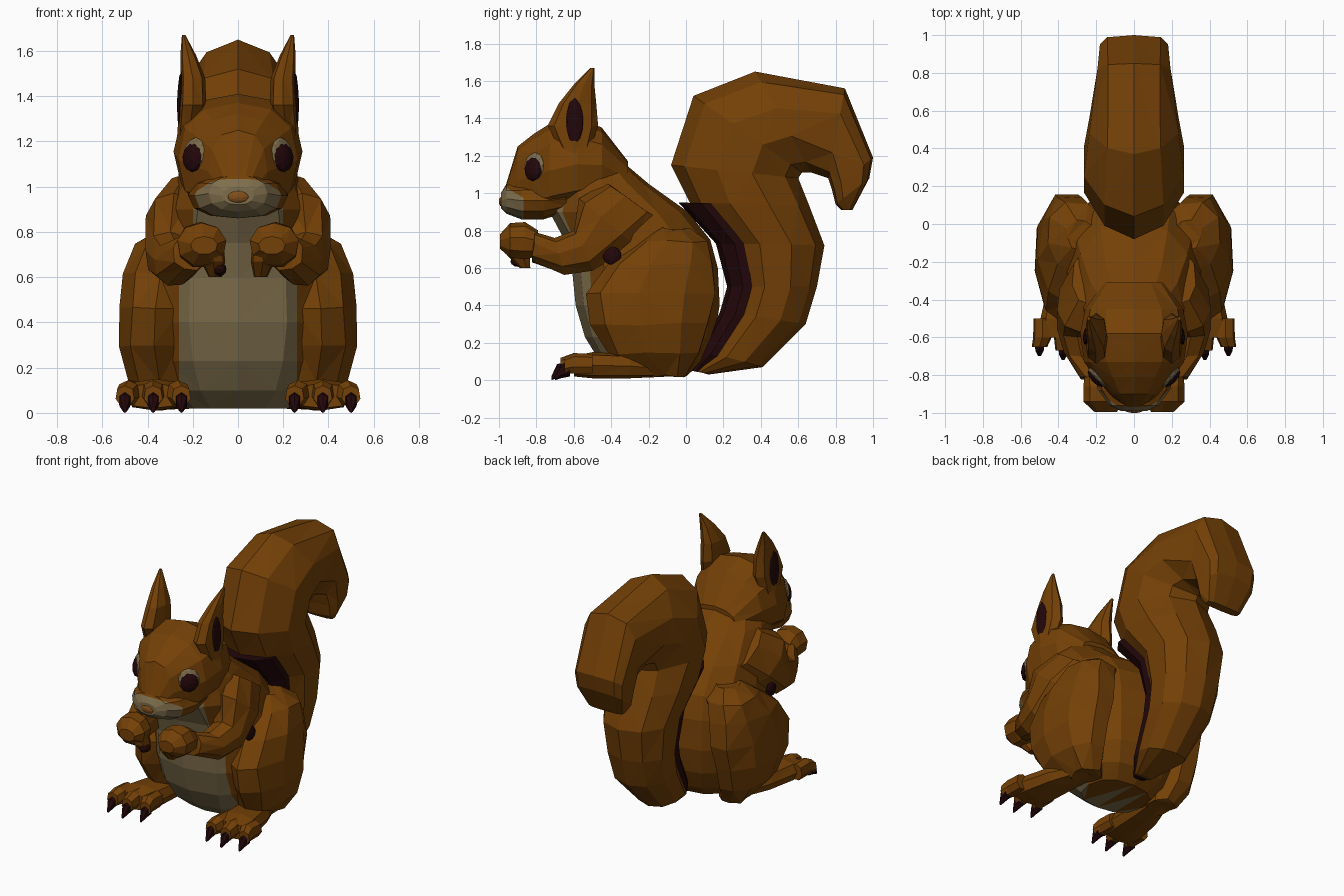
import bpy, bmesh, math, random
from mathutils import Vector, Matrix

random.seed(4)
cube = bpy.data.objects.get("Cube")
if cube:
    bpy.data.objects.remove(cube)


def material(name, red, green, blue):
    mat = bpy.data.materials.new(name)
    mat.use_nodes = True
    colour = (red, green, blue, 1)
    mat.diffuse_color = colour
    shader = mat.node_tree.nodes["Principled BSDF"]
    shader.inputs["Base Color"].default_value = colour
    shader.inputs["Roughness"].default_value = .9
    return mat


FUR = material("brown fur", .175, .052, .002)
CREAM = material("cream fur", .21, .155, .072)
DARK = material("dark brown", .016, .002, .003)
NOSE = material("nose brown", .22, .075, .01)


def finish(bm, name, materials, mirror, cuts=(), rule=None):
    """Cut colour borders, colour the faces by rule, and make the object."""
    for point, normal in cuts:
        bmesh.ops.bisect_plane(bm, geom=bm.verts[:] + bm.edges[:] + bm.faces[:],
                               plane_co=point, plane_no=normal, dist=.001)
    bmesh.ops.recalc_face_normals(bm, faces=bm.faces)
    if rule:
        for face in bm.faces:
            face.material_index = int(rule(face.calc_center_median(), face.normal))
    mesh = bpy.data.meshes.new(name)
    bm.to_mesh(mesh)
    bm.free()
    for mat in materials:
        mesh.materials.append(mat)
    part = bpy.data.objects.new(name, mesh)
    bpy.context.collection.objects.link(part)
    if mirror:
        part.modifiers.new("both sides", 'MIRROR')


def loft(name, sections, materials=(FUR,), sides=10, mirror=False, power=.85,
         jitter=0, cuts=(), rule=None):
    """Skin rings; each is (x centre, half width, (y, z) start, (y, z) end[, power])."""
    bm = bmesh.new()
    rings = []
    for centre, half_width, start, end, *own_power in sections:
        exponent = own_power[0] if own_power else power
        start, end = Vector((centre, *start)), Vector((centre, *end))
        middle, axis = (start + end) / 2, (end - start) / 2
        ring = []
        for i in range(sides):
            angle = math.tau * i / sides
            along, across = [
                math.copysign(abs(v) ** exponent, v) if abs(v) > .001 else 0
                for v in (math.cos(angle), math.sin(angle))]
            point = middle - axis * along + Vector((half_width * across, 0, 0))
            point += Vector([random.uniform(-jitter, jitter) for axis_name in "xyz"])
            ring.append(bm.verts.new(point))
        rings.append(ring)
    for lower, upper in zip(rings, rings[1:]):
        for i in range(sides):
            bm.faces.new((lower[i - 1], lower[i], upper[i], upper[i - 1]))
    for cap in (rings[0], rings[-1]):
        bm.faces.new(cap)
    bmesh.ops.triangulate(bm, faces=bm.faces[:], quad_method='SHORT_EDGE')
    finish(bm, name, materials, mirror, cuts, rule)


def blob(name, location, radii, mat, facing=(0, 0, 1), mirror=False):
    """Ellipsoid whose third radius points along the facing direction."""
    bm = bmesh.new()
    bmesh.ops.create_icosphere(bm, subdivisions=2, radius=1)
    turn = Vector(facing).to_track_quat('Z', 'Y').to_matrix().to_4x4()
    bm.transform(Matrix.Translation(location) @ turn @ Matrix.Diagonal((*radii, 1)))
    finish(bm, name, (mat,), mirror)


def level(height, front, back, half_width, centre=0):
    """A horizontal ring."""
    return (centre, half_width, (front, height), (back, height))


def upright(depth, top, bottom, half_width, centre=0):
    """A ring facing the front."""
    return (centre, half_width, (depth, top), (depth, bottom))


# Torso with a cream front
BELLY, THROAT = .26, .2


def is_cream_belly(centre, normal):
    limit = BELLY if centre.z < .7 else THROAT
    faces_forward = normal.y < -.15 or normal.z < -.5
    return abs(centre.x) < limit and centre.y < -.2 and faces_forward


loft("torso", [
    level(.02, -.36, 0, .22), level(.1, -.46, .09, .3), level(.23, -.54, .15, .36),
    level(.4, -.59, .18, .39), level(.6, -.61, .17, .38), level(.75, -.65, .13, .35),
    level(.9, -.73, .01, .32), level(1.05, -.7, -.2, .26), level(1.16, -.65, -.33, .19)],
    (FUR, CREAM), sides=12, rule=is_cream_belly,
    cuts=[((side * limit, 0, 0), (1, 0, 0)) for side in (-1, 1) for limit in (BELLY, THROAT)])

# Haunches
loft("haunches", [
    level(.02, -.2, 0, .09, .3), level(.14, -.41, .08, .145, .35),
    level(.3, -.51, .14, .165, .365), level(.46, -.54, .17, .17, .36),
    level(.62, -.42, .16, .175, .335), level(.74, -.25, .12, .165, .3),
    level(.81, -.14, .02, .08, .28)], sides=9, mirror=True, power=.95, jitter=.008)

# Head
loft("head", [
    upright(-.97, 1.02, .92, .05), upright(-.9, 1.25, .88, .13),
    upright(-.81, 1.32, .87, .205), upright(-.73, 1.37, .87, .265),
    upright(-.58, 1.41, .9, .285), upright(-.45, 1.35, .95, .26),
    upright(-.31, 1.17, 1, .16)], sides=12)

# Wider muzzle with a cream front, its upper border sloping down to the cheeks
SLOPE = Vector((0, .6, 1))
BORDER = Vector((0, -.97, 1.035))
CHEEK = -.87


def is_cream_muzzle(centre, normal):
    return centre.y < CHEEK and (centre - BORDER).dot(SLOPE) < 0


loft("muzzle", [
    upright(-.99, 1, .92, .07), upright(-.96, 1.05, .89, .13), upright(-.88, 1.06, .86, .19),
    upright(-.76, 1.06, .86, .22), upright(-.64, 1.04, .9, .22)],
    (FUR, CREAM), sides=12, rule=is_cream_muzzle,
    cuts=[(BORDER, SLOPE), ((0, CHEEK, 0), (0, 1, 0))])
blob("nose", (0, -.985, .955), (.05, .028, .016), NOSE, facing=(0, -1, 0))

# Eyes set in pale rims
LOOK = Vector((.72, -.69, .1))
EYE = Vector((.198, -.815, 1.13))
blob("eye_rims", EYE + Vector((-.006, .003, .012)), (.07, .076, .022), CREAM, LOOK, mirror=True)
blob("eyes", EYE, (.062, .066, .028), DARK, LOOK, mirror=True)

# Ears
loft("ears", [
    level(1.21, -.66, -.52, .05, .22), level(1.36, -.74, -.47, .06, .2),
    level(1.48, -.68, -.48, .055, .2), level(1.58, -.6, -.49, .035, .22),
    level(1.67, -.51, -.49, .008, .24)], sides=8, mirror=True)
blob("inner_ears", (.255, -.595, 1.385), (.046, .125, .014), DARK, facing=(1, .05, .03), mirror=True)

# Arms and rounded paws
loft("arms", [
    (.23, .1, (-.43, 1.06), (-.14, .86)), (.285, .12, (-.57, .97), (-.28, .72)),
    (.3, .105, (-.6, .8), (-.49, .58)), (.28, .09, (-.7, .76), (-.65, .56)),
    (.21, .075, (-.81, .79), (-.82, .63))], sides=9, mirror=True, jitter=.006)
loft("paws", [
    upright(-.79, .8, .66, .07, .19), upright(-.86, .845, .64, .105, .165),
    upright(-.94, .84, .65, .11, .16), upright(-.995, .78, .7, .06, .15)],
    sides=9, mirror=True, power=.95)
loft("curled_fingers", [
    level(.76, -.98, -.86, .05, .115), level(.67, -.96, -.83, .055, .11),
    level(.6, -.89, -.83, .03, .1)], sides=7, mirror=True)
blob("paw_claw", (-.08, -.895, .635), (.03, .045, .03), DARK)
blob("underarm_fur", (.37, -.395, .665), (.05, .05, .02), DARK, facing=(1, 0, 0), mirror=True)

# Feet, toes and claws
loft("feet", [
    upright(-.08, .1, .02, .07, .29), upright(-.3, .14, .01, .11, .34),
    upright(-.5, .15, .01, .13, .365), upright(-.6, .13, .02, .12, .375)],
    sides=8, mirror=True, power=.7)
for i, (place, spread) in enumerate([("inner", -1), ("middle", 0), ("outer", 1)]):
    root = .375 + .11 * spread
    tip = root + .015 * spread
    reach = -.67 + .02 * abs(spread)
    loft(place + "_toes", [
        upright(-.5, .14, .03, .048, root), upright(-.6, .145, .03, .05, root),
        upright(reach, .12, .03, .042, tip)], sides=7, mirror=True)
    loft(place + "_toe_claws", [
        upright(reach + .03, .1, .02, .03, tip), upright(reach - .02, .085, .01, .025, tip),
        upright(reach - .05, .02, 0, .008, tip)], (DARK,), sides=6, mirror=True)

# Bushy curled tail: rounded stem, ridged crown and squared tip
STEM = [
    (0, .06, (.05, .05), (.12, .03)), (0, .15, (.12, .15), (.41, .07)),
    (0, .2, (.24, .36), (.64, .3)), (0, .22, (.28, .5), (.7, .5)),
    (0, .24, (.22, .73), (.74, .72)), (0, .27, (.02, .95), (.66, .93))]
CROWN = [
    (0, .28, (-.08, 1.15), (.6, 1.08), 1.1), (0, .28, (.04, 1.52), (.62, 1.11), 1.1),
    (0, .25, (.37, 1.65), (.67, 1.11), 1.1)]
TIP = [
    (0, .2, (.85, 1.56), (.76, 1.08), .7), (0, .185, (1, 1.19), (.78, 1.02), .5),
    (0, .175, (.98, 1.08), (.8, .94), .5), (0, .13, (.89, .91), (.83, .91), .6)]
loft("tail", STEM + CROWN + TIP, power=.95)

# Dark fur standing out along the leading edge of the stem
dark_rings = []
for centre, half_width, (front, height), (back, back_height) in STEM:
    forward = min(.06, half_width / 3)
    dark_rings.append((centre, half_width * .75, (front - forward, height),
                       ((front + back) / 2, (height + back_height) / 2)))
loft("tail_dark_fur", dark_rings, (DARK,))
